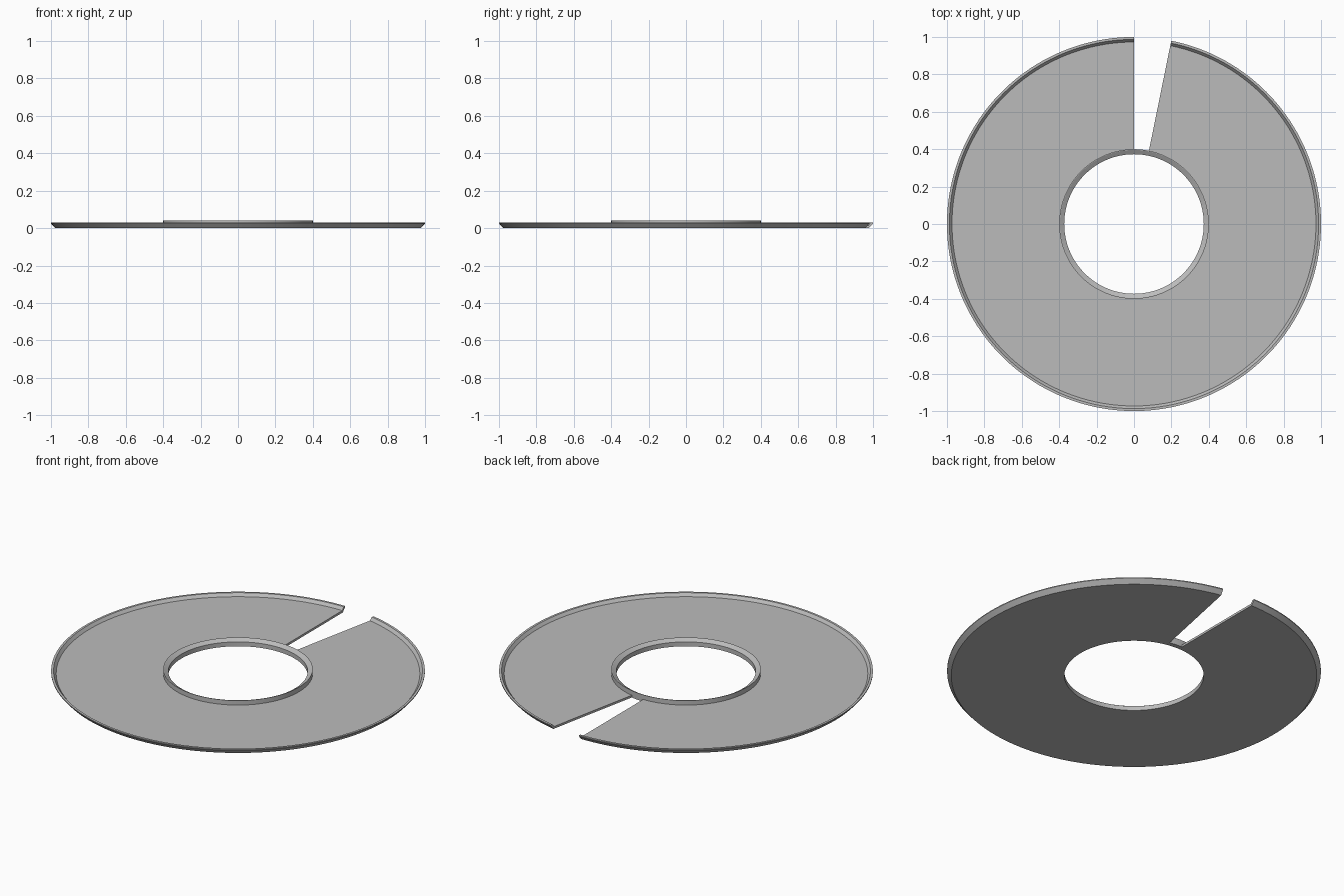
import bpy, bmesh, math
from mathutils import Matrix, Vector

if "Cube" in bpy.data.objects:
    bpy.data.objects.remove(bpy.data.objects["Cube"])

grey = bpy.data.materials.new("plain grey")
grey.diffuse_color = (0.5, 0.5, 0.5, 1)
grey.use_nodes = True
grey.node_tree.nodes["Principled BSDF"].inputs["Base Color"].default_value = grey.diffuse_color


def revolve(name, profile, start, sweep, steps):
    """Turn a closed (radius, height) profile about z; cap the ends of partial sweeps."""
    full = abs(sweep) >= 2 * math.pi - 1e-6
    bm = bmesh.new()
    rings = []
    for i in range(steps if full else steps + 1):
        turn = Matrix.Rotation(start + sweep * i / steps, 3, 'Z')
        rings.append([bm.verts.new(turn @ Vector((r, 0, z))) for r, z in profile])
    n = len(profile)
    for i in range(steps):
        a, b = rings[i], rings[(i + 1) % len(rings)]
        for j in range(n):
            k = (j + 1) % n
            bm.faces.new((a[j], b[j], b[k], a[k]))
    if not full:
        bm.faces.new(rings[0])
        bm.faces.new(rings[-1])
    bmesh.ops.recalc_face_normals(bm, faces=bm.faces)
    mesh = bpy.data.meshes.new(name)
    bm.to_mesh(mesh)
    bm.free()
    mesh.materials.append(grey)
    obj = bpy.data.objects.new(name, mesh)
    bpy.context.collection.objects.link(obj)
    bpy.ops.object.select_all(action='DESELECT')
    obj.select_set(True)
    bpy.context.view_layer.objects.active = obj
    bpy.ops.object.shade_smooth_by_angle(angle=math.radians(20))
    return obj


# Thin plate with a flared outer lip and a wedge-shaped gap at the back
gap = math.radians(11.5)
plate = [(0.39, 0), (0.978, 0), (1.0, 0.025), (1.0, 0.03),
         (0.987, 0.03), (0.973, 0.013), (0.39, 0.013)]
revolve("slotted_plate", plate, math.pi / 2, 2 * math.pi - gap, 156)

# Unbroken collar around the hole, bevelled inward at the top
collar = [(0.373, 0), (0.4, 0), (0.4, 0.04), (0.396, 0.04), (0.373, 0.026)]
revolve("centre_collar", collar, 0, 2 * math.pi, 128)
